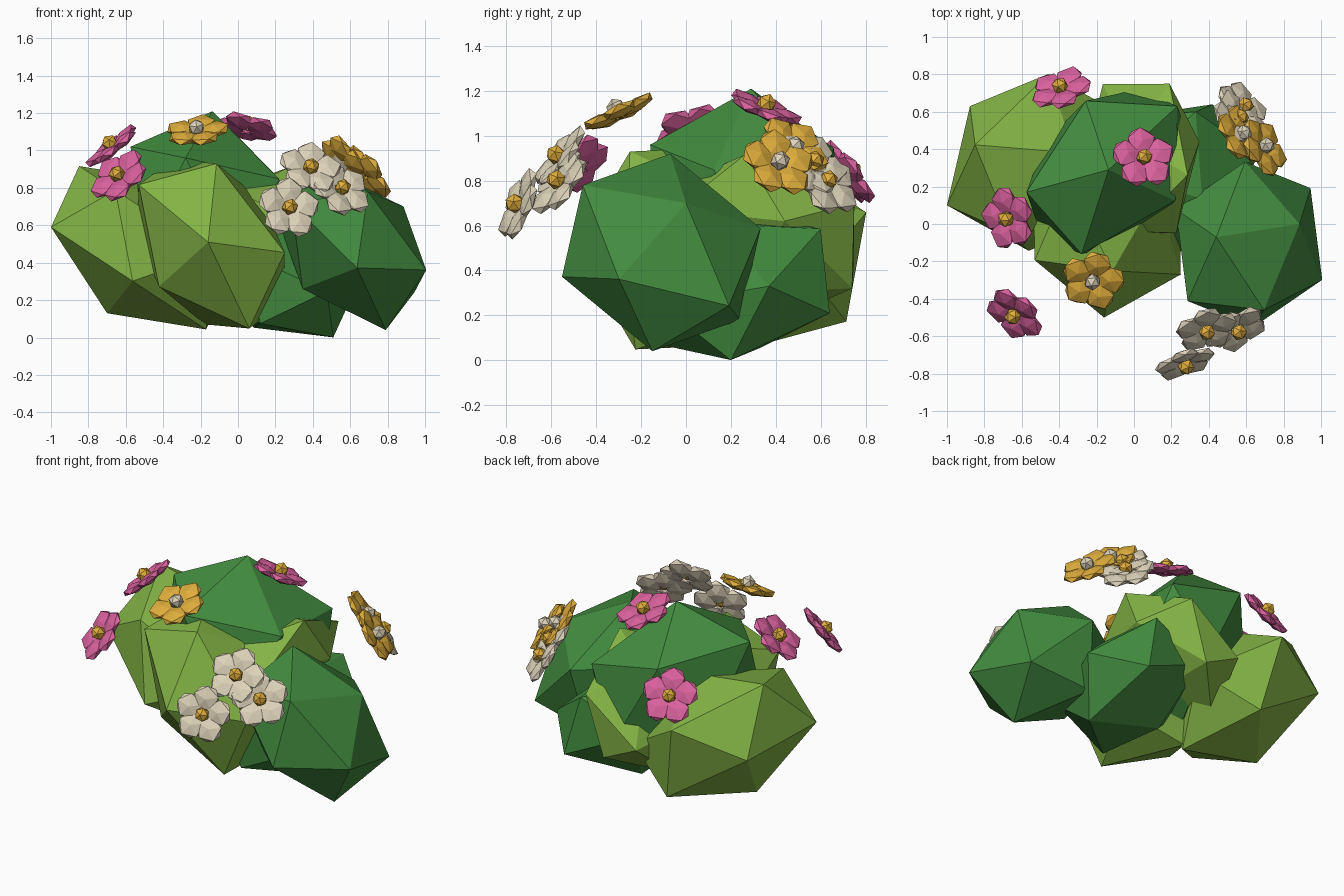
import bpy, bmesh, math
from mathutils import Vector, Matrix

cube = bpy.data.objects.get("Cube")
if cube:
    bpy.data.objects.remove(cube, do_unlink=True)


def material(name, rgb):
    m = bpy.data.materials.new(name)
    m.use_nodes = True
    m.diffuse_color = (*rgb, 1)
    m.node_tree.nodes["Principled BSDF"].inputs["Base Color"].default_value = (*rgb, 1)
    return m


LIGHT = material("light_green_leaf", (0.23, 0.46, 0.06))
DARK = material("dark_green_leaf", (0.055, 0.26, 0.05))
PINK = material("pink_petal", (0.70, 0.12, 0.34))
YELLOW = material("yellow_petal", (0.74, 0.42, 0.045))
CREAM = material("cream_petal", (0.73, 0.65, 0.49))


def finish(name, bm, mats):
    bmesh.ops.recalc_face_normals(bm, faces=bm.faces)
    mesh = bpy.data.meshes.new(name)
    bm.to_mesh(mesh)
    bm.free()
    for m in mats:
        mesh.materials.append(m)
    obj = bpy.data.objects.new(name, mesh)
    bpy.context.collection.objects.link(obj)
    return obj


def clump(name, mat, centre, *corners):
    """Skewed icosahedron: a centre and the three corners of one face."""
    bm = bmesh.new()
    bmesh.ops.create_icosphere(bm, subdivisions=1, radius=1)
    bm.faces.ensure_lookup_table()
    c = Vector(centre)
    source = Matrix([v.co for v in bm.faces[0].verts]).transposed()
    target = Matrix([Vector(p) - c for p in corners]).transposed()
    skew = (target @ source.inverted()).to_4x4()
    bmesh.ops.transform(bm, matrix=Matrix.Translation(c) @ skew, verts=bm.verts)
    finish(name, bm, [mat])


def flower(name, petal, heart, centre, normal, spin=0.0):
    """Five faceted petals around a small faceted heart."""
    bm = bmesh.new()
    for i in range(5):
        turn = Matrix.Rotation(math.tau * i / 5 + spin, 4, 'Z')
        place = (turn @ Matrix.Translation((0.095, 0, 0))
                 @ Matrix.Rotation(-0.12, 4, 'Y')
                 @ Matrix.Diagonal((0.086, 0.086, 0.03, 1)))
        bmesh.ops.create_icosphere(bm, subdivisions=1, radius=1, matrix=place)
    petals = len(bm.faces)
    bmesh.ops.create_icosphere(bm, subdivisions=1, radius=0.045,
                               matrix=Matrix.Translation((0, 0, 0.027)))
    bm.faces.ensure_lookup_table()
    for f in bm.faces[petals:]:
        f.material_index = 1
    obj = finish(name, bm, [petal, heart])
    obj.rotation_mode = 'QUATERNION'
    obj.rotation_quaternion = Vector(normal).to_track_quat('Z', 'Y')
    obj.location = centre


# Leaf clumps
clump("right_leaf_clump", LIGHT, (-0.51, 0.33, 0.48),
      (-0.877, 0.63, 0.51), (-1.0, 0.10, 0.59), (-0.70, 0.28, 0.13))
clump("front_leaf_clump", LIGHT, (-0.145, 0, 0.50),
      (-0.16, -0.50, 0.51), (-0.115, -0.25, 0.93), (0.25, -0.27, 0.455))
clump("back_leaf_clump", LIGHT, (0.03, 0.35, 0.55),
      (0.19, 0.75, 0.70), (0.07, 0.74, 0.32), (0.35, 0.44, 0.62))
clump("top_leaf_clump", DARK, (-0.13, 0.28, 0.69),
      (-0.136, 0.29, 1.21), (-0.575, 0.17, 1.02), (-0.28, -0.16, 0.96))
clump("left_leaf_clump", DARK, (0.615, -0.11, 0.48),
      (0.44, -0.07, 0.92), (0.695, -0.46, 0.78), (0.885, 0, 0.70))
clump("left_back_leaf_clump", DARK, (0.225, 0.23, 0.33),
      (0.33, 0.60, 0.585), (0.42, 0.64, 0.21), (0.66, 0.37, 0.33))

# Pink flowers
flower("pink_flower_back", PINK, YELLOW, (-0.39, 0.72, 0.83), (-0.25, 0.75, 0.55), 0.3)
flower("pink_flower_top", PINK, YELLOW, (0.05, 0.35, 1.12), (0.2, 0.35, 0.9), 0.3)
flower("pink_flower_side", PINK, YELLOW, (-0.67, 0.03, 1.02), (-0.6, -0.15, 0.75), 0.6)
flower("pink_flower_front", PINK, YELLOW, (-0.635, -0.48, 0.86), (-0.5, -0.6, 0.6), 0.1)

# Yellow flowers
flower("yellow_flower_top", YELLOW, CREAM, (-0.22, -0.30, 1.10), (-0.1, -0.42, 0.9), 0.3)
flower("yellow_flower_side", YELLOW, CREAM, (0.69, 0.41, 0.875), (0.73, 0.36, 0.52), 0.2)
flower("yellow_flower_upper", YELLOW, CREAM, (0.57, 0.475, 0.94), (0.66, 0.42, 0.57), 0.7)

# Cream flowers
flower("cream_flower_low", CREAM, YELLOW, (0.27, -0.74, 0.69), (0.3, -0.88, 0.34), 0.2)
flower("cream_flower_left", CREAM, YELLOW, (0.55, -0.56, 0.79), (0.4, -0.7, 0.53), 0.5)
flower("cream_flower_upper", CREAM, YELLOW, (0.385, -0.56, 0.90), (0.22, -0.74, 0.58), 0.1)
flower("cream_flower_back", CREAM, YELLOW, (0.58, 0.62, 0.79), (0.62, 0.54, 0.5), 0.4)
flower("cream_flower_side", CREAM, YELLOW, (0.555, 0.56, 0.875), (0.62, 0.48, 0.57), 0.9)
